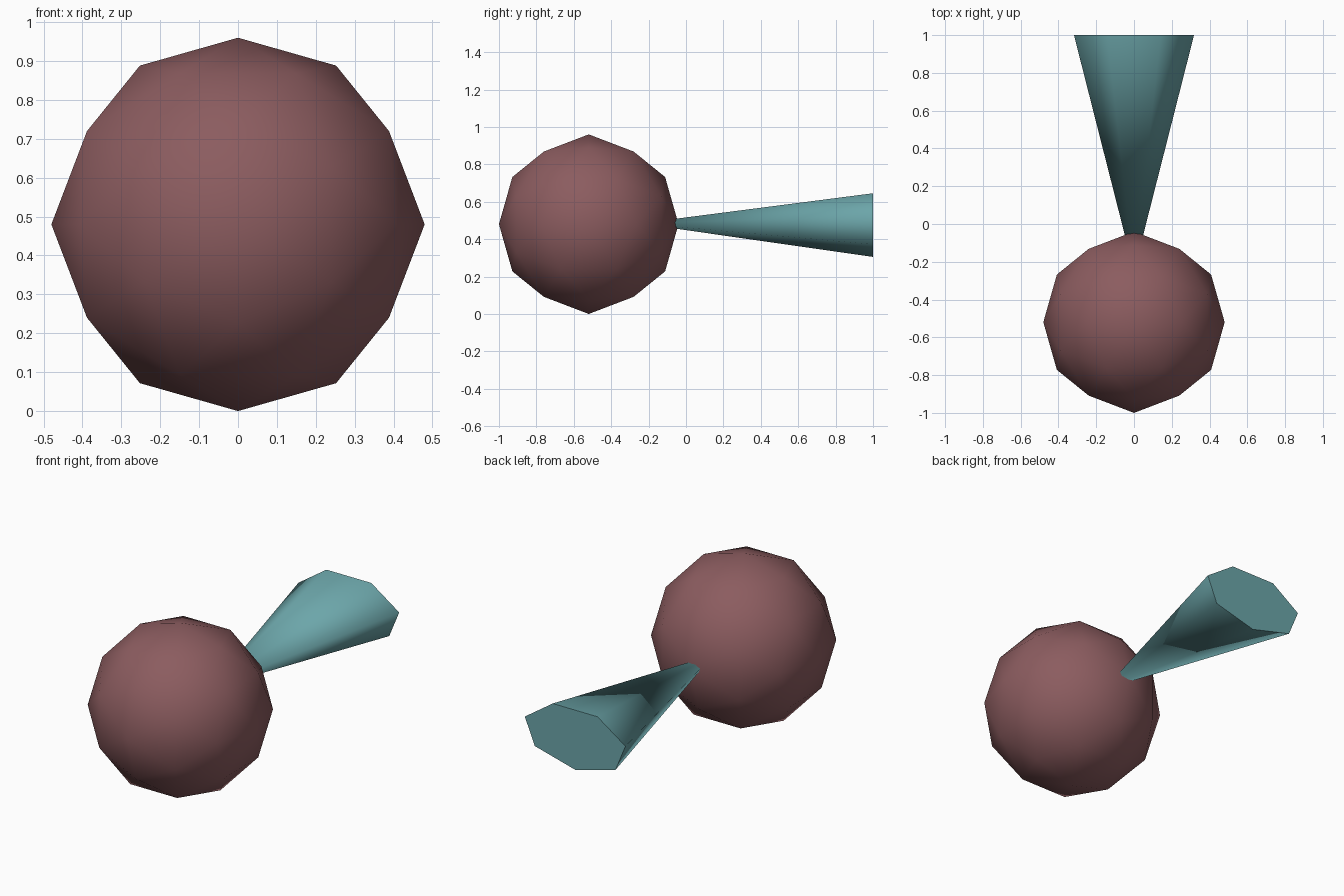
import bpy, bmesh
from math import sin, cos, tau, sqrt
from mathutils import Vector

if "Cube" in bpy.data.objects:
    bpy.data.objects.remove(bpy.data.objects["Cube"])


def finish(bm, name, color, cap=None):
    bmesh.ops.recalc_face_normals(bm, faces=bm.faces)
    for f in bm.faces:
        f.smooth = True
    if cap:
        cap.smooth = False
        for e in cap.edges:
            e.smooth = False
    me = bpy.data.meshes.new(name)
    bm.to_mesh(me)
    bm.free()
    mat = bpy.data.materials.new(name + "_color")
    mat.diffuse_color = (*color, 1)
    mat.use_nodes = True
    mat.node_tree.nodes["Principled BSDF"].inputs["Base Color"].default_value = mat.diffuse_color
    me.materials.append(mat)
    ob = bpy.data.objects.new(name, me)
    bpy.context.collection.objects.link(ob)
    return ob


# Ball: icosahedron corners plus edge midpoints, pushed out to the sphere
R, CENTER = 0.48, Vector((0, -0.52, 0.48))
phi = (1 + sqrt(5)) / 2
corners = [Vector(p) for s in (-1, 1) for t in (-phi, phi)
           for p in ((s, 0, t), (t, s, 0), (0, t, s))]
mids = [a + b for i, a in enumerate(corners) for b in corners[:i]
        if (a - b).length < 2.1]
bm = bmesh.new()
for p in corners + mids:
    bm.verts.new(CENTER + p.normalized() * R)
bmesh.ops.convex_hull(bm, input=bm.verts)
finish(bm, "ball", (0.26, 0.107, 0.115))

# Flattened seven-sided cone, its tip buried in the ball
SIDES, RX, RZ = 7, 0.326, 0.179
bm = bmesh.new()
tip = bm.verts.new((0, -0.25, 0.484))
ring = [bm.verts.new((RX * sin(tau * i / SIDES), 1.0,
                      0.484 - RZ * cos(tau * i / SIDES))) for i in range(SIDES)]
for i in range(SIDES):
    bm.faces.new((tip, ring[i], ring[(i + 1) % SIDES]))
cap = bm.faces.new(ring)
finish(bm, "cone", (0.15, 0.38, 0.40), cap)
